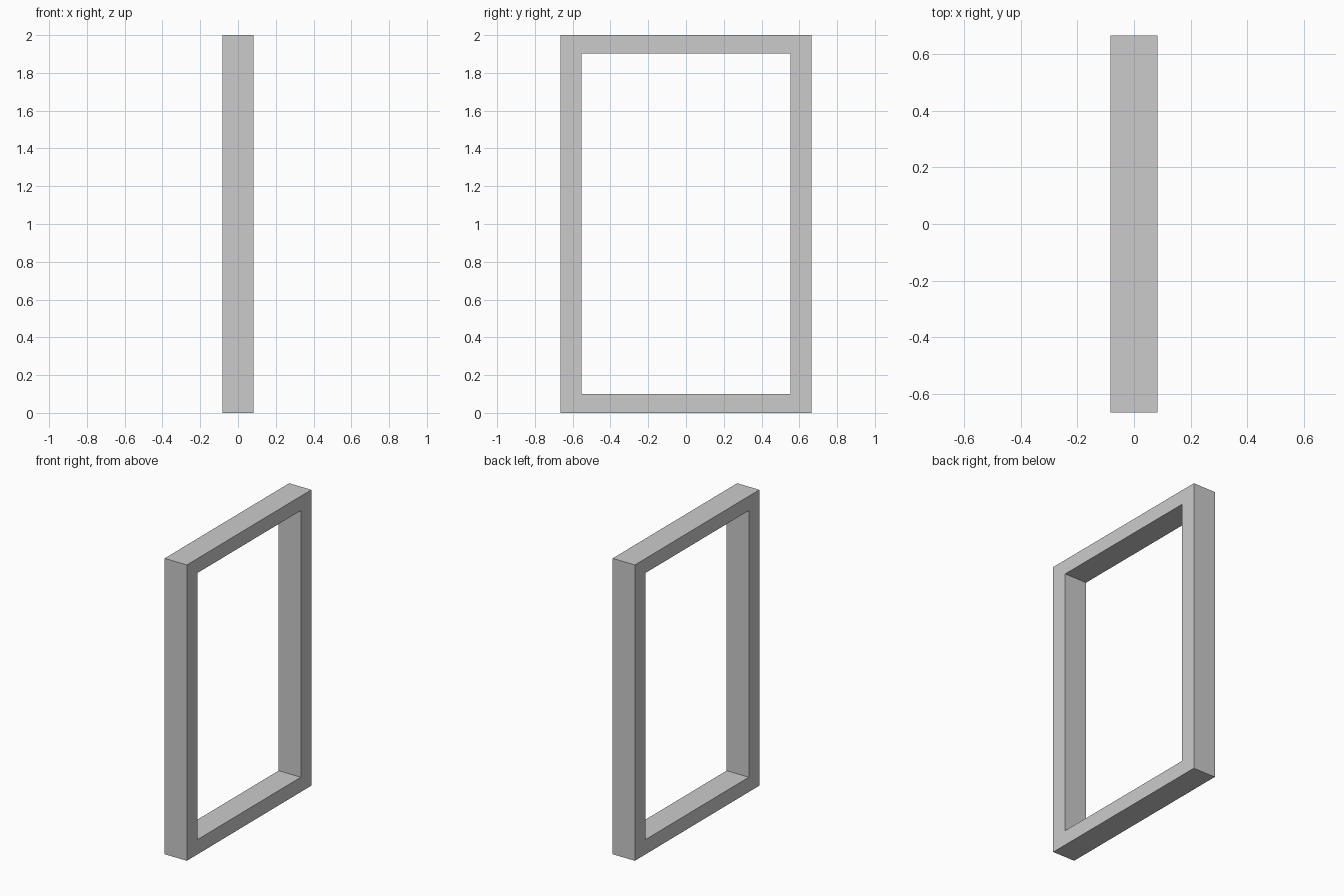
import bpy
import bmesh

if "Cube" in bpy.data.objects:
    bpy.data.objects.remove(bpy.data.objects["Cube"])

HALF_DEPTH = 0.083


def rectangle(bm, x, half_width, bottom, top):
    """Four corners of an upright rectangle in the plane at x."""
    corners = [(-half_width, bottom), (half_width, bottom),
               (half_width, top), (-half_width, top)]
    return [bm.verts.new((x, y, z)) for y, z in corners]


# One continuous frame: a flat rectangular ring extruded through its depth
bm = bmesh.new()
outer = rectangle(bm, -HALF_DEPTH, 0.665, 0.0, 2.0)
inner = rectangle(bm, -HALF_DEPTH, 0.552, 0.1, 1.902)
for i in range(4):
    j = (i + 1) % 4
    bm.faces.new((outer[i], outer[j], inner[j], inner[i]))

result = bmesh.ops.extrude_face_region(bm, geom=bm.faces[:], use_keep_orig=True)
moved = [v for v in result["geom"] if isinstance(v, bmesh.types.BMVert)]
bmesh.ops.translate(bm, verts=moved, vec=(2 * HALF_DEPTH, 0, 0))
bmesh.ops.recalc_face_normals(bm, faces=bm.faces[:])

mesh = bpy.data.meshes.new("window_frame")
bm.to_mesh(mesh)
bm.free()
frame = bpy.data.objects.new("window_frame", mesh)
bpy.context.collection.objects.link(frame)
